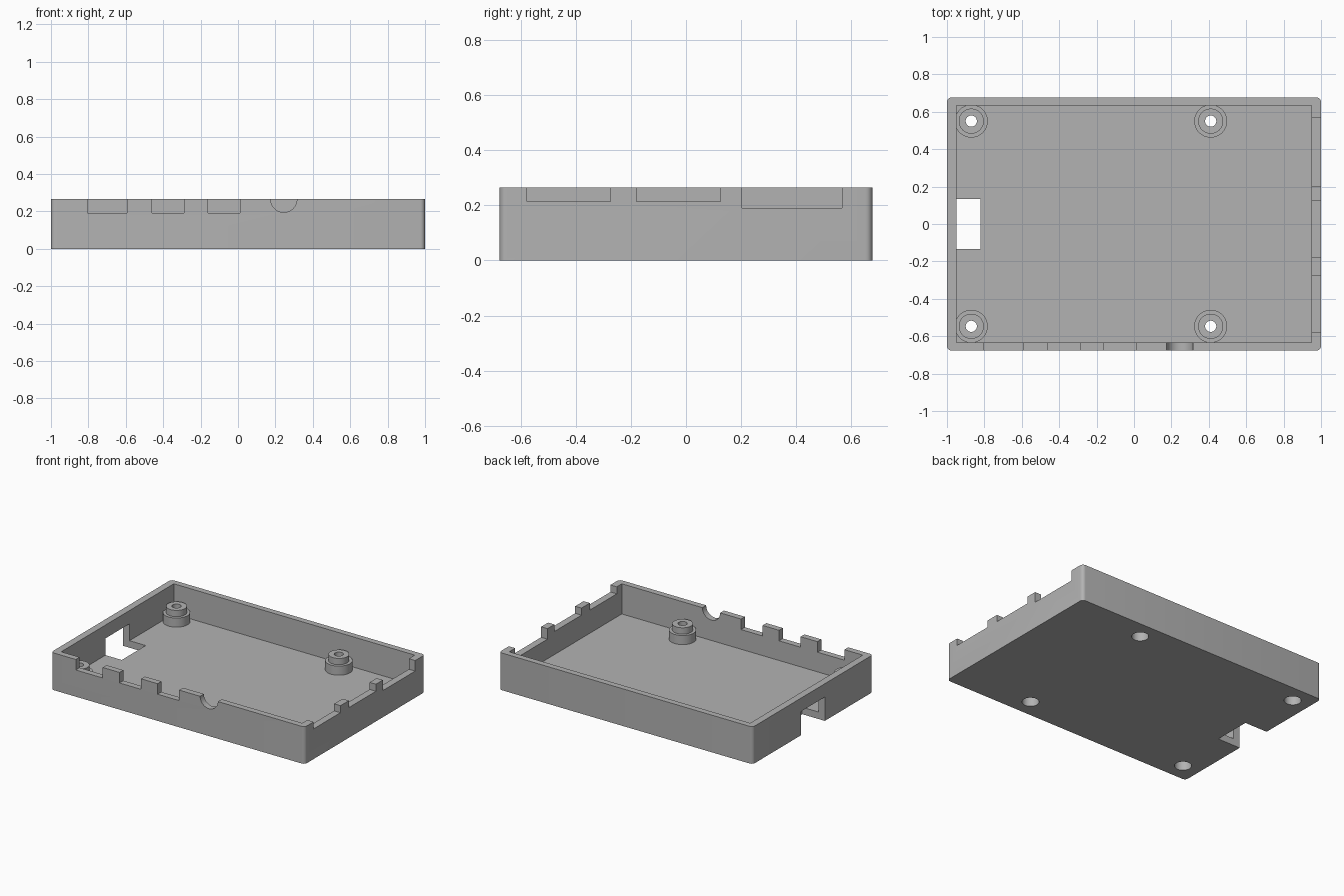
import bpy
import bmesh
import math
from mathutils import Matrix, Vector

if "Cube" in bpy.data.objects:
    bpy.data.objects.remove(bpy.data.objects["Cube"])

# Main sizes
HX, HY, HEIGHT = 1.0, 0.677, 0.265
INNER_X, INNER_Y, FLOOR = 0.95, 0.634, 0.05
RIM = HEIGHT + 0.1

grey = bpy.data.materials.new("plain grey")
grey.use_nodes = True
colour = (0.45, 0.45, 0.45, 1)
grey.diffuse_color = colour
grey.node_tree.nodes["Principled BSDF"].inputs["Base Color"].default_value = colour


def finish(name, bm):
    mesh = bpy.data.meshes.new(name)
    bm.to_mesh(mesh)
    bm.free()
    mesh.materials.append(grey)
    obj = bpy.data.objects.new(name, mesh)
    bpy.context.collection.objects.link(obj)
    return obj


def box(name, low, high, corner=0):
    """Box between two corners, with optional rounded upright edges."""
    low, high = Vector(low), Vector(high)
    bm = bmesh.new()
    bmesh.ops.create_cube(bm, size=1, matrix=Matrix.Translation((low + high) / 2)
                          @ Matrix.Diagonal((*(high - low), 1)))
    if corner:
        upright = [e for e in bm.edges
                   if abs(e.verts[0].co.z - e.verts[1].co.z) > 0.01]
        bmesh.ops.bevel(bm, geom=upright, offset=corner, segments=6,
                        profile=0.5, affect='EDGES')
    return finish(name, bm)


def cylinder(name, centre, radius, length, rotation=Matrix()):
    bm = bmesh.new()
    bmesh.ops.create_cone(bm, cap_ends=True, segments=48, radius1=radius,
                          radius2=radius, depth=length,
                          matrix=Matrix.Translation(centre) @ rotation)
    return finish(name, bm)


def upright(name, x, y, radius, bottom, top):
    return cylinder(name, (x, y, (bottom + top) / 2), radius, top - bottom)


def combine(target, tool, operation):
    """Apply a boolean and discard the tool object."""
    mod = target.modifiers.new("shape", 'BOOLEAN')
    mod.operation, mod.solver, mod.object = operation, 'EXACT', tool
    bpy.context.view_layer.objects.active = target
    bpy.ops.object.modifier_apply(modifier=mod.name)
    bpy.data.objects.remove(tool)


# Open tray with rounded upright corners
tray = box("case_tray", (-HX, -HY, 0), (HX, HY, HEIGHT), corner=0.025)
combine(tray, box("cavity", (-INNER_X, -INNER_Y, FLOOR), (INNER_X, INNER_Y, RIM)),
        'DIFFERENCE')

# Stepped mounting posts, drilled through and counterbored underneath
posts = [(x, y) for x in (-0.87, 0.41) for y in (-0.547, 0.55)]
for x, y in posts:
    combine(tray, upright("post_base", x, y, 0.088, 0.02, 0.115), 'UNION')
    combine(tray, upright("post_step", x, y, 0.067, 0.03, 0.16), 'UNION')
for x, y in posts:
    combine(tray, upright("screw_hole", x, y, 0.03, -0.1, RIM), 'DIFFERENCE')
    combine(tray, upright("counterbore", x, y, 0.055, -0.1, 0.08), 'DIFFERENCE')

# Port notches in the front wall
for x0, x1 in ((-0.805, -0.593), (-0.46, -0.29), (-0.16, 0.01)):
    combine(tray, box("front_notch", (x0, -0.8, 0.19), (x1, -0.6, RIM)), 'DIFFERENCE')
combine(tray, cylinder("round_notch", (0.245, -0.7, HEIGHT), 0.07, 0.2,
                       Matrix.Rotation(math.pi / 2, 4, 'X')), 'DIFFERENCE')

# Port notches in the +x wall
for y0, y1, z in ((-0.577, -0.275, 0.215), (-0.18, 0.125, 0.215), (0.203, 0.567, 0.19)):
    combine(tray, box("side_notch", (0.9, y0, z), (1.1, y1, RIM)), 'DIFFERENCE')

# Card slot through the -x wall and the floor behind it
combine(tray, box("card_slot", (-1.1, -0.135, -0.1), (-0.822, 0.135, 0.17)), 'DIFFERENCE')

# Smooth round surfaces, sharp edges elsewhere
bpy.ops.object.select_all(action='DESELECT')
tray.select_set(True)
bpy.context.view_layer.objects.active = tray
bpy.ops.object.shade_smooth_by_angle(angle=math.radians(30))
